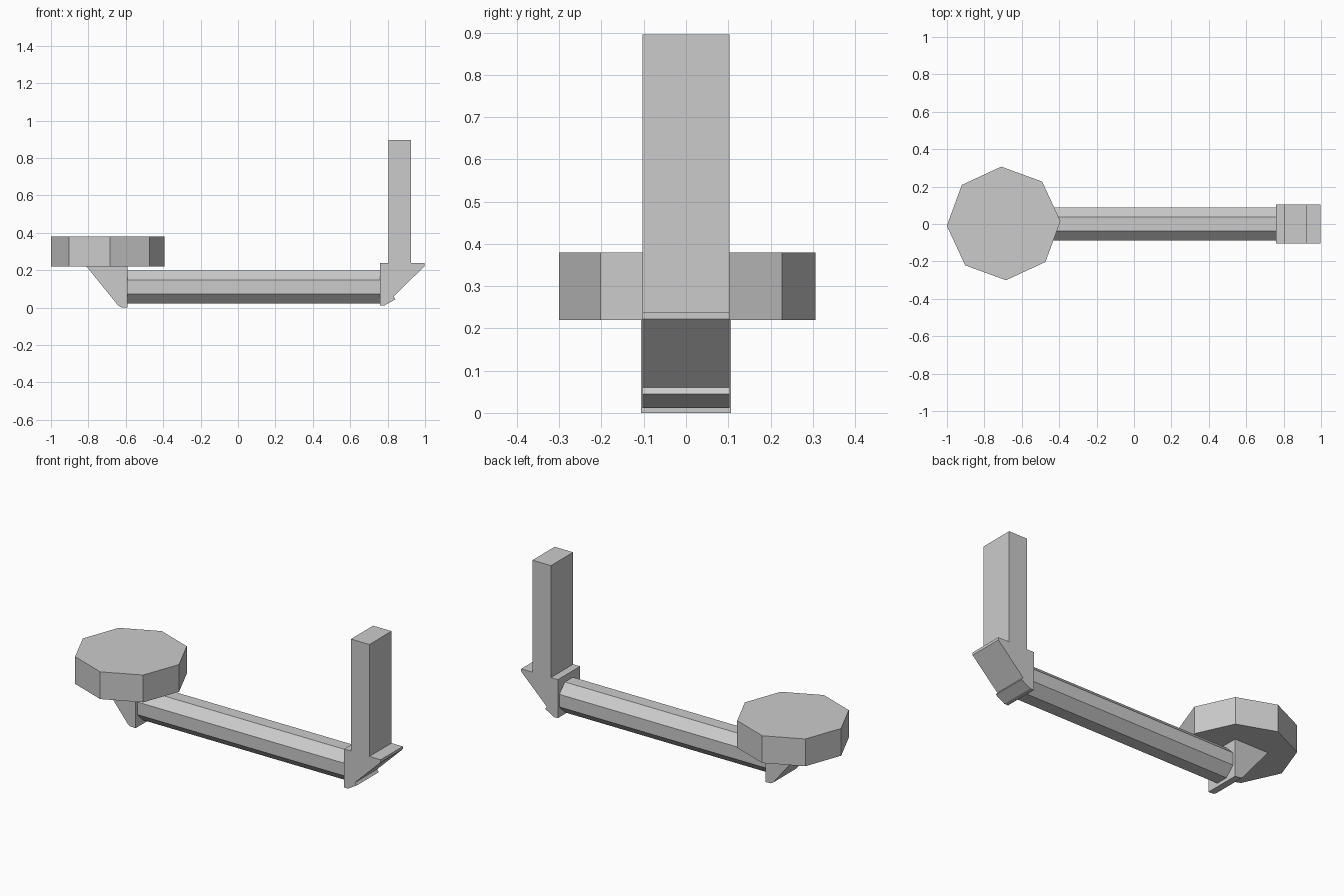
import bpy, bmesh
from math import cos, sin, radians, pi

cube = bpy.data.objects.get("Cube")
if cube:
    bpy.data.objects.remove(cube, do_unlink=True)

grey = bpy.data.materials.new("light grey")
grey.use_nodes = True
colour = (0.6, 0.6, 0.6, 1)
grey.diffuse_color = colour
grey.node_tree.nodes["Principled BSDF"].inputs["Base Color"].default_value = colour


def extrude(name, start, step):
    """Solid made by sweeping a flat outline along a vector."""
    bm = bmesh.new()
    face = bm.faces.new([bm.verts.new(p) for p in start])
    swept = bmesh.ops.extrude_face_region(bm, geom=[face], use_keep_orig=True)
    moved = [v for v in swept["geom"] if isinstance(v, bmesh.types.BMVert)]
    bmesh.ops.translate(bm, verts=moved, vec=step)
    bmesh.ops.recalc_face_normals(bm, faces=bm.faces)
    mesh = bpy.data.meshes.new(name)
    bm.to_mesh(mesh)
    bm.free()
    mesh.materials.append(grey)
    obj = bpy.data.objects.new(name, mesh)
    bpy.context.collection.objects.link(obj)
    return obj


def octagon(radius, turn):
    return [(radius * cos(a), radius * sin(a))
            for a in (radians(turn) + i * pi / 4 for i in range(8))]


def side_profile(name, outline, half_width):
    extrude(name, [(x, -half_width, z) for x, z in outline], (0, 2 * half_width, 0))


# Round pad, slightly turned
extrude("pad", [(-0.697 + x, 0.003 + y, 0.22) for x, y in octagon(0.304, 2.4)],
        (0, 0, 0.16))

# Eight-sided connecting bar
extrude("bar", [(-0.59, y, 0.11 + z) for y, z in octagon(0.0965, 22.5)],
        (1.35, 0, 0))

# Wedge bracket under the pad
side_profile("pad_bracket", [(-0.81, 0.22), (-0.64, 0.01), (-0.625, 0.002),
                             (-0.59, 0), (-0.59, 0.22)], 0.107)

# Upright post with its hooked foot, one continuous outline
side_profile("post", [(0.76, 0.238), (0.76, 0.012), (0.785, 0.012), (0.842, 0.045),
                      (0.832, 0.06), (0.998, 0.222), (0.998, 0.238), (0.925, 0.238),
                      (0.925, 0.895), (0.805, 0.895), (0.805, 0.238)], 0.103)
